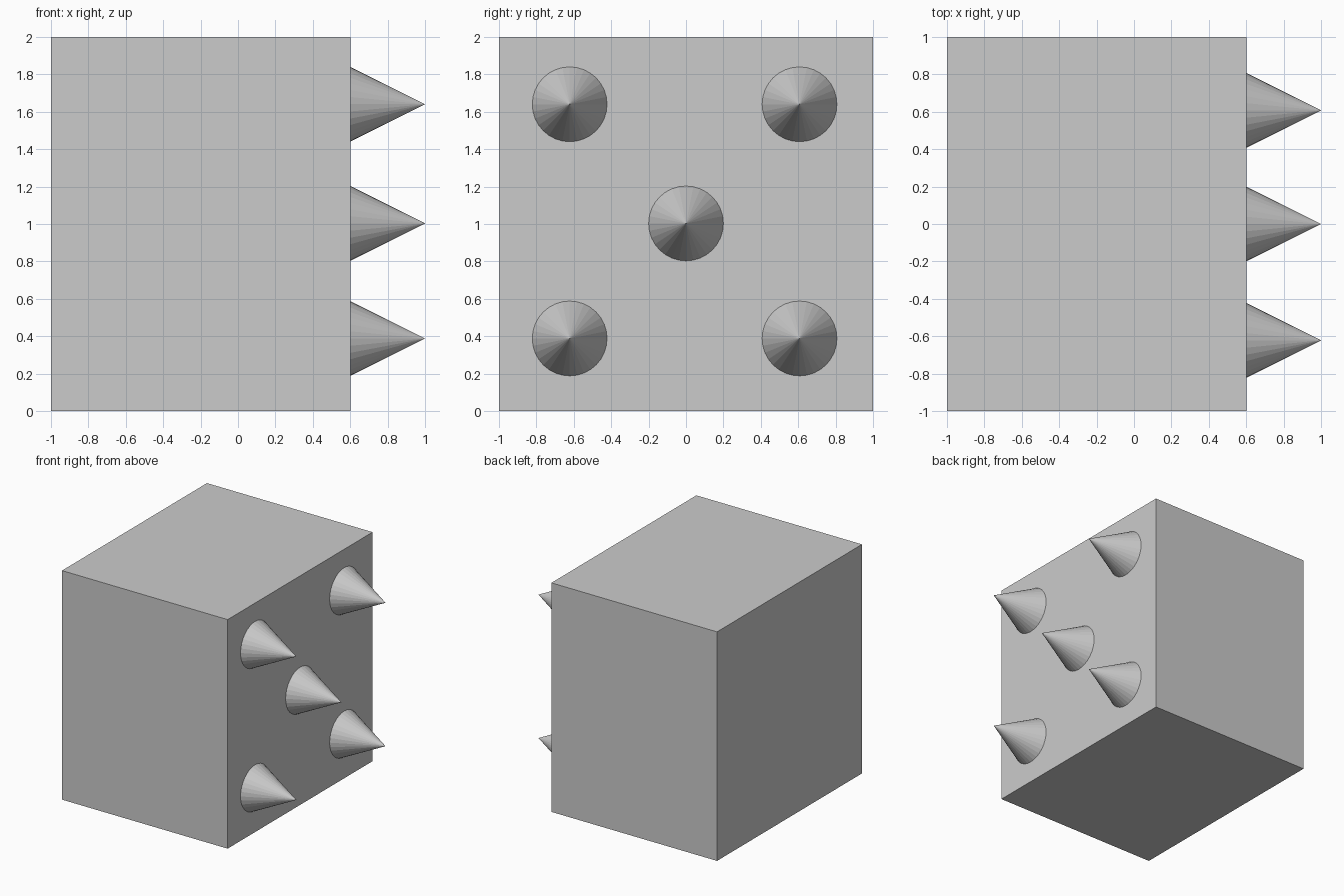
import bpy
from math import pi

if "Cube" in bpy.data.objects:
    bpy.data.objects.remove(bpy.data.objects["Cube"])

FACE_X = 0.6      # plane the spikes stand on
RADIUS = 0.2
LENGTH = 0.4


def add_spike(name, y, z):
    bpy.ops.mesh.primitive_cone_add(
        vertices=32, radius1=RADIUS, radius2=0, depth=LENGTH,
        location=(FACE_X + LENGTH / 2, y, z), rotation=(0, pi / 2, 0))
    bpy.context.object.name = name


# Solid block
bpy.ops.mesh.primitive_cube_add(size=1, location=(-0.2, 0, 1))
block = bpy.context.object
block.name = "block"
block.scale = (1.6, 2, 2)
bpy.ops.object.transform_apply(location=False, rotation=False, scale=True)

# Central spike and four corner spikes
add_spike("spike_centre", 0, 1.003)
for side, y in (("front", -0.622), ("back", 0.607)):
    for level, z in (("lower", 0.388), ("upper", 1.64)):
        add_spike(f"spike_{side}_{level}", y, z)
